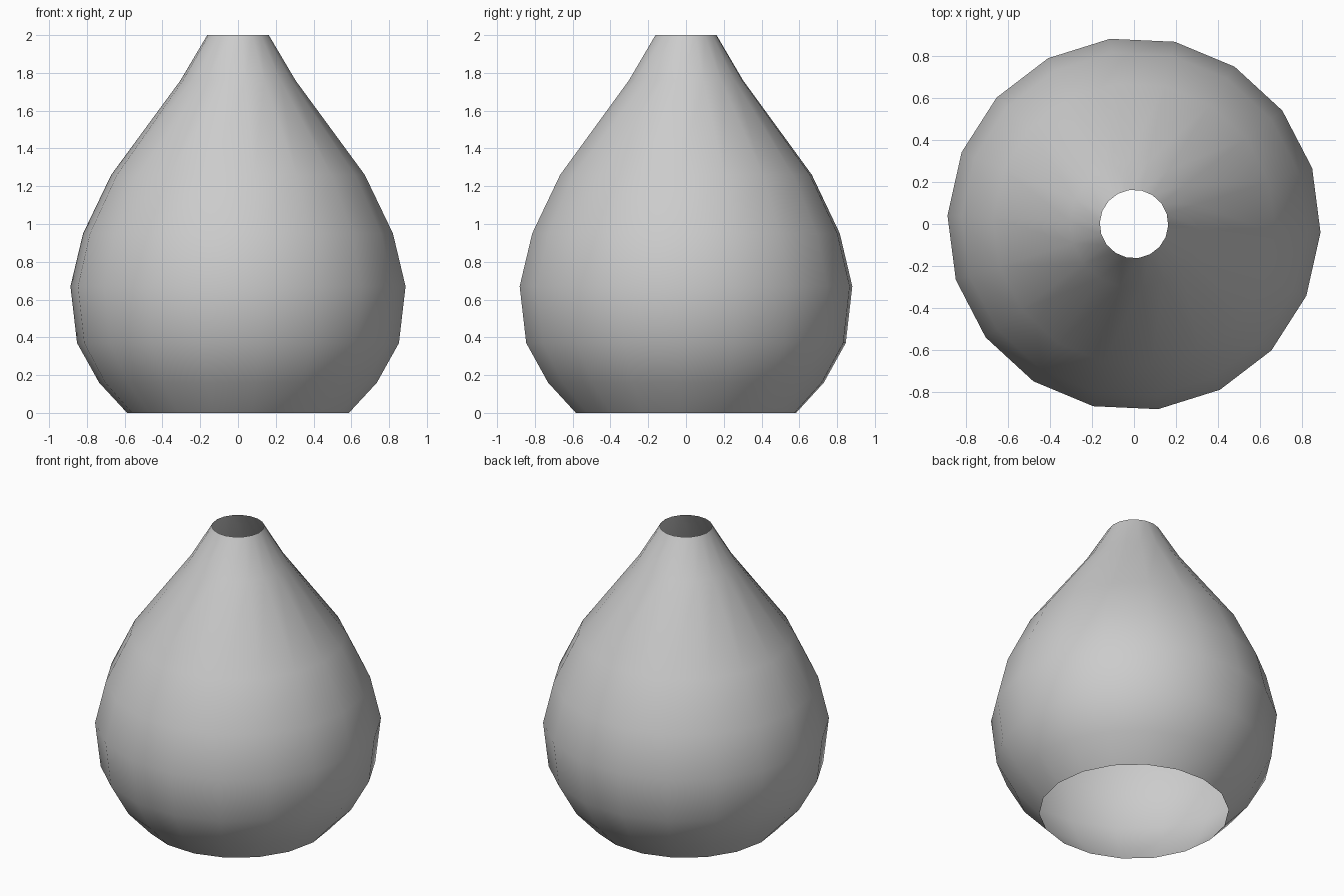
import bpy
import bmesh
from math import radians, cos, sin, tau
from mathutils import Vector

if "Cube" in bpy.data.objects:
    bpy.data.objects.remove(bpy.data.objects["Cube"])

SIDES = 18
START = radians(-2.6)

# Profile of the vase wall: (radius, height), open at foot and mouth
PROFILE = [(0.588, 0.0), (0.736, 0.16), (0.853, 0.37), (0.888, 0.67),
           (0.821, 0.95), (0.672, 1.26), (0.305, 1.76), (0.163, 2.0)]

# Vase body: the profile spun once around z
bm = bmesh.new()
verts = [bm.verts.new((r * cos(START), r * sin(START), z)) for r, z in PROFILE]
edges = [bm.edges.new(pair) for pair in zip(verts, verts[1:])]
bmesh.ops.spin(bm, geom=verts + edges, cent=Vector(), axis=Vector((0, 0, 1)),
               angle=tau, steps=SIDES, use_duplicate=False)
bmesh.ops.remove_doubles(bm, verts=bm.verts, dist=0.001)
bmesh.ops.recalc_face_normals(bm, faces=bm.faces)

# Make the wall face outward and shade it smooth
bm.faces.ensure_lookup_table()
face = bm.faces[0]
centre = face.calc_center_median()
if face.normal.dot(Vector((centre.x, centre.y, 0))) < 0:
    bmesh.ops.reverse_faces(bm, faces=bm.faces)
for f in bm.faces:
    f.smooth = True

mesh = bpy.data.meshes.new("vase_body")
bm.to_mesh(mesh)
bm.free()
bpy.context.collection.objects.link(bpy.data.objects.new("vase_body", mesh))
